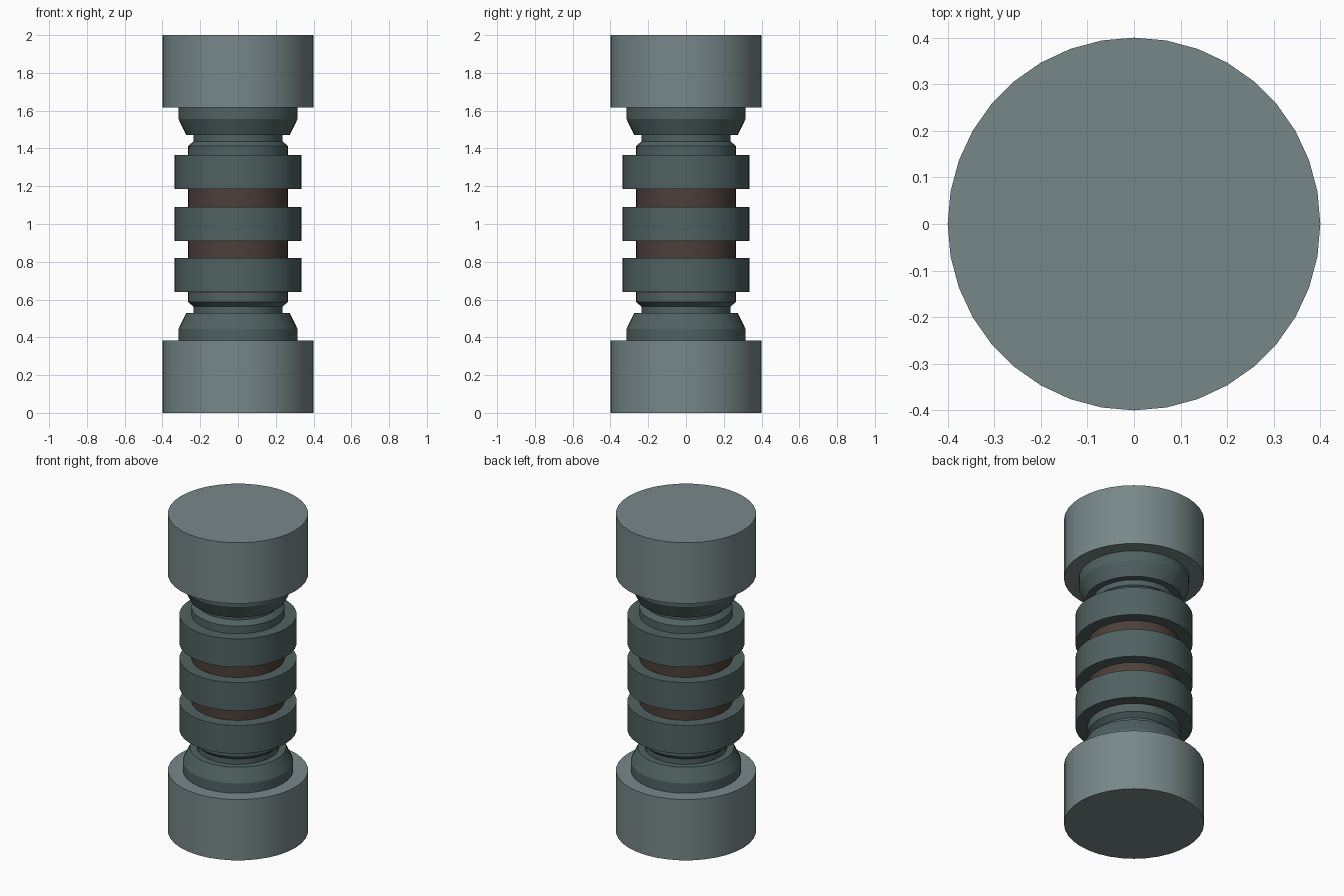
import bpy, bmesh, math

if "Cube" in bpy.data.objects:
    bpy.data.objects.remove(bpy.data.objects["Cube"])

SIDES = 36


def material(name, rgb):
    m = bpy.data.materials.new(name)
    m.diffuse_color = (*rgb, 1.0)
    m.use_nodes = True
    m.node_tree.nodes["Principled BSDF"].inputs["Base Color"].default_value = m.diffuse_color
    return m


light_grey = material("light_grey_metal", (0.185, 0.245, 0.25))
dark_grey = material("dark_grey_metal", (0.08, 0.12, 0.12))
brown = material("dark_brown_core", (0.074, 0.05, 0.041))


def lathe(name, profile, mat):
    """Closed solid of revolution from (radius, z) points."""
    bm = bmesh.new()
    rings = []
    for r, z in profile:
        rings.append([bm.verts.new((r * math.cos(2 * math.pi * i / SIDES),
                                    r * math.sin(2 * math.pi * i / SIDES), z))
                      for i in range(SIDES)])
    for a, b in zip(rings, rings[1:]):
        for i in range(SIDES):
            j = (i + 1) % SIDES
            bm.faces.new((a[i], a[j], b[j], b[i]))
    bm.faces.new(rings[0])
    bm.faces.new(rings[-1])
    bmesh.ops.recalc_face_normals(bm, faces=bm.faces[:])
    mesh = bpy.data.meshes.new(name)
    bm.to_mesh(mesh)
    bm.free()
    mesh.materials.append(mat)
    obj = bpy.data.objects.new(name, mesh)
    bpy.context.collection.objects.link(obj)
    bpy.ops.object.select_all(action='DESELECT')
    obj.select_set(True)
    bpy.context.view_layer.objects.active = obj
    bpy.ops.object.shade_smooth_by_angle(angle=math.radians(25))
    return obj


# End pieces, mirrored about the middle height
end_cap = [(0.4, 0.0), (0.4, 0.383)]
collar = [(0.315, 0.383), (0.315, 0.445), (0.275, 0.528),
          (0.235, 0.528), (0.235, 0.562), (0.265, 0.588), (0.265, 0.636)]
for side in ("lower", "upper"):
    def place(points):
        return points if side == "lower" else [(r, 2.0 - z) for r, z in points]
    lathe(side + "_end_cap", place(end_cap), light_grey)
    lathe(side + "_collar", place(collar), dark_grey)

# Core rod showing between the bands
lathe("core_rod", [(0.265, 0.636), (0.265, 1.364)], brown)

# Three wide bands
for i, z in enumerate((0.73, 1.0, 1.275)):
    lathe(f"band_{i + 1}", [(0.335, z - 0.089), (0.335, z + 0.089)], dark_grey)
